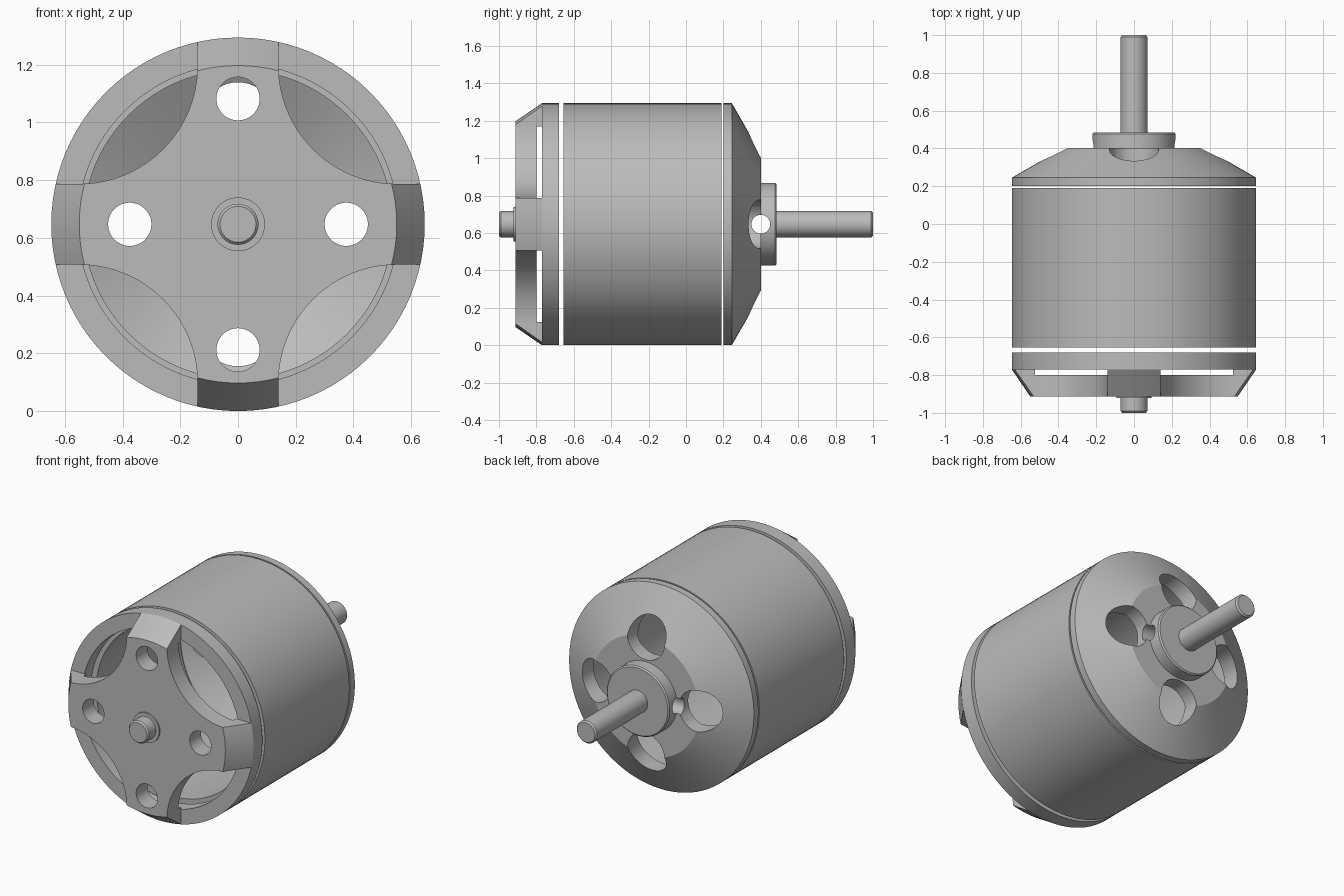
import bpy, bmesh
from math import sin, cos, pi, radians

if "Cube" in bpy.data.objects:
    bpy.data.objects.remove(bpy.data.objects["Cube"])

R = 0.647      # outer radius, also the height of the axis
SEG = 96

metal = bpy.data.materials.new("grey_metal")
metal.use_nodes = True
grey = (0.5, 0.5, 0.5, 1)
metal.diffuse_color = grey
metal.node_tree.nodes["Principled BSDF"].inputs["Base Color"].default_value = grey


def finish(name, bm):
    bmesh.ops.remove_doubles(bm, verts=bm.verts, dist=1e-5)
    bmesh.ops.recalc_face_normals(bm, faces=bm.faces)
    mesh = bpy.data.meshes.new(name)
    bm.to_mesh(mesh)
    bm.free()
    obj = bpy.data.objects.new(name, mesh)
    bpy.context.collection.objects.link(obj)
    mesh.materials.append(metal)
    return obj


def lathe(name, profile, closed=False):
    """Spin (radius, y) points about the motor axis."""
    bm = bmesh.new()
    pts = [bm.verts.new((r, y, R)) for r, y in profile]
    edges = [bm.edges.new(p) for p in zip(pts, pts[1:])]
    if closed:
        edges.append(bm.edges.new((pts[-1], pts[0])))
    bmesh.ops.spin(bm, geom=pts + edges, cent=(0, 0, R), axis=(0, 1, 0),
                   angle=2 * pi, steps=SEG)
    return finish(name, bm)


def prism(outline, y0, y1):
    """Extrude an (x, z) outline along y as a cutter."""
    bm = bmesh.new()
    face = bm.faces.new([bm.verts.new((x, y0, R + z)) for x, z in outline])
    out = bmesh.ops.extrude_face_region(bm, geom=[face])
    moved = [v for v in out["geom"] if isinstance(v, bmesh.types.BMVert)]
    bmesh.ops.translate(bm, verts=moved, vec=(0, y1 - y0, 0))
    return finish("cutter", bm)


def circle(cx, cz, r, n=48):
    return [(cx + r * cos(2 * pi * i / n), cz + r * sin(2 * pi * i / n)) for i in range(n)]


def cut(obj, cutter):
    cutter.hide_render = True
    mod = obj.modifiers.new("cut", 'BOOLEAN')
    mod.operation, mod.solver, mod.object = 'DIFFERENCE', 'EXACT', cutter
    bpy.context.view_layer.objects.active = obj
    bpy.ops.object.modifier_apply(modifier=mod.name)
    bpy.data.objects.remove(cutter)


# Front mount: chamfered cross plate with short legs reaching the ring
mount = lathe("front_mount", [(0, -0.912), (0.55, -0.912), (R, -0.77),
                              (0.542, -0.77), (0.542, -0.8), (0, -0.8)])
arc = [(0.55 + 0.41 * cos(pi + i * pi / 48), 0.55 + 0.41 * sin(pi + i * pi / 48))
       for i in range(25)]
bay = arc + [(1, 0.14), (1, 1), (0.14, 1)]
for sx in (1, -1):
    for sz in (1, -1):
        cut(mount, prism([(x * sx, z * sz) for x, z in bay], -1.1, -0.7))
for x, z in ((0.375, 0), (-0.375, 0), (0, 0.435), (0, -0.435)):
    cut(mount, prism(circle(x, z, 0.075), -1.1, -0.7))

# Front ring and outer can
ring = lathe("front_ring", [(R, -0.77), (R, -0.68), (0.555, -0.68), (0.555, -0.77)], True)
can = lathe("outer_can", [(R, -0.655), (R, 0.19), (0.535, 0.19), (0.535, -0.655)], True)

# Back bell: hollow cone with raised hub
bell = lathe("back_bell", [(0, 0.485), (0.212, 0.485), (0.22, 0.477), (0.22, 0.402),
                           (0.375, 0.402), (R, 0.245), (R, 0.2), (0.535, 0.2),
                           (0.34, 0.31), (0, 0.31)])
for x, z in ((1, 0), (-1, 0), (0, 1), (0, -1)):
    cut(bell, prism(circle(x * 0.362, z * 0.362, 0.13), 0.1, 0.6))

# Set screw hole through the hub, stopping inside the side vents
bm = bmesh.new()
bmesh.ops.create_cone(bm, cap_ends=True, segments=32, radius1=0.05, radius2=0.05, depth=0.72)
for v in bm.verts:
    x, y, z = v.co
    v.co = (z, 0.4 + x, R + y)
cut(bell, finish("cutter", bm))

# Shaft: front stub with collar, and long back end
stub = lathe("front_shaft_stub", [(0, -1), (0.062, -1), (0.071, -0.99), (0.071, -0.922),
                                  (0.093, -0.922), (0.093, -0.9), (0, -0.9)])
shaft = lathe("back_shaft", [(0, 0.455), (0.071, 0.455), (0.071, 0.99), (0.062, 1), (0, 1)])

for obj in (mount, ring, can, bell, stub, shaft):
    bpy.ops.object.select_all(action='DESELECT')
    obj.select_set(True)
    bpy.context.view_layer.objects.active = obj
    bpy.ops.object.shade_smooth_by_angle(angle=radians(25))
